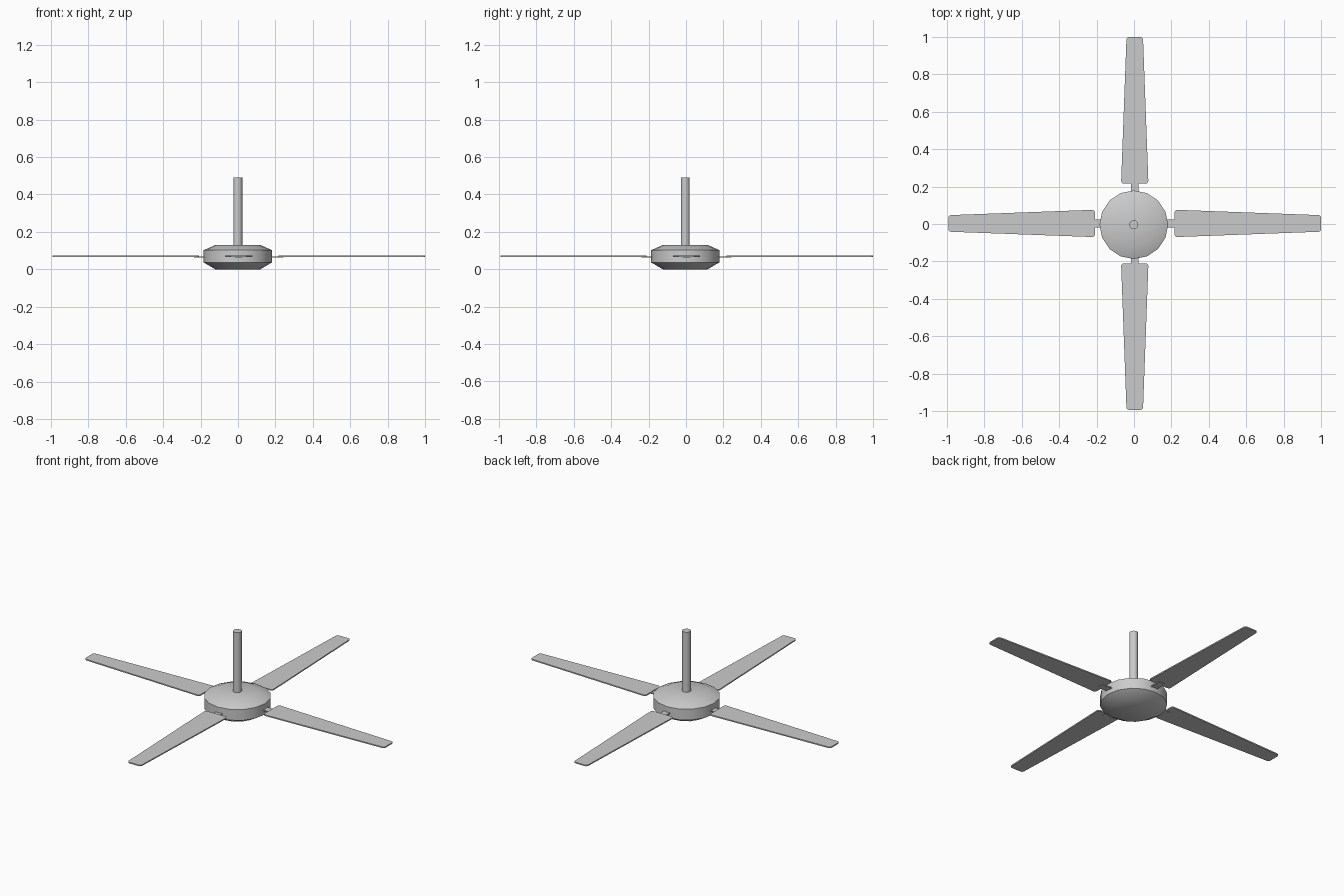
import bpy, bmesh, math
from mathutils import Matrix

cube = bpy.data.objects.get("Cube")
if cube:
    bpy.data.objects.remove(cube, do_unlink=True)

# Single painted-metal colour
GREY = (0.6, 0.6, 0.6, 1)
grey = bpy.data.materials.new("light grey")
grey.use_nodes = True
grey.diffuse_color = GREY
grey.node_tree.nodes["Principled BSDF"].inputs["Base Color"].default_value = GREY


def finish(bm, name, location=(0, 0, 0), turn=0, smooth=True):
    bmesh.ops.recalc_face_normals(bm, faces=bm.faces[:])
    mesh = bpy.data.meshes.new(name)
    bm.to_mesh(mesh)
    bm.free()
    mesh.materials.append(grey)
    obj = bpy.data.objects.new(name, mesh)
    obj.location = location
    obj.rotation_euler.z = turn
    bpy.context.collection.objects.link(obj)
    if smooth:
        bpy.ops.object.select_all(action='DESELECT')
        obj.select_set(True)
        bpy.context.view_layer.objects.active = obj
        bpy.ops.object.shade_smooth_by_angle(angle=math.radians(35))
    return obj


def lathe(name, profile, sides, location):
    """Closed turned solid from (radius, height) pairs."""
    bm = bmesh.new()
    rings = []
    for r, z in profile:
        rings.append([bm.verts.new((r * math.cos(i * math.tau / sides),
                                    r * math.sin(i * math.tau / sides), z))
                      for i in range(sides)])
    for low, high in zip(rings, rings[1:]):
        for i in range(sides):
            j = (i + 1) % sides
            bm.faces.new((low[i], low[j], high[j], high[i]))
    bm.faces.new(rings[0])
    bm.faces.new(rings[-1])
    return finish(bm, name, location)


def plate(name, start, end, root_half, tip_half, z, thick, corner, turn):
    """Thin tapered board along +x with rounded corners, turned about z."""
    bm = bmesh.new()
    bmesh.ops.create_cube(bm, size=1)
    for v in bm.verts:
        half = root_half if v.co.x < 0 else tip_half
        v.co.x = start if v.co.x < 0 else end
        v.co.y = math.copysign(half, v.co.y)
        v.co.z *= thick
    if corner:
        upright = [e for e in bm.edges
                   if abs(e.verts[0].co.z - e.verts[1].co.z) > thick / 2]
        bmesh.ops.bevel(bm, geom=upright, offset=corner, segments=3,
                        profile=0.5, affect='EDGES')
    return finish(bm, name, (0.004, 0.003, z), turn, smooth=False)


# Motor housing and ceiling rod
hub_at = (-0.001, -0.004, 0)
lathe("motor_housing", [(0.12, 0), (0.183, 0.037), (0.183, 0.102), (0.12, 0.13)],
      16, hub_at)
lathe("down_rod", [(0.024, 0.12), (0.024, 0.49)], 16, hub_at)

# Four blades, each with its bracket
for side, turn in (("left", 0), ("back", 90), ("right", 180), ("front", 270)):
    angle = math.radians(turn)
    plate(side + "_blade", 0.213, 0.996, 0.073, 0.044, 0.069, 0.007, 0.014, angle)
    plate(side + "_bracket", 0.15, 0.24, 0.021, 0.021, 0.066, 0.006, 0, angle)
